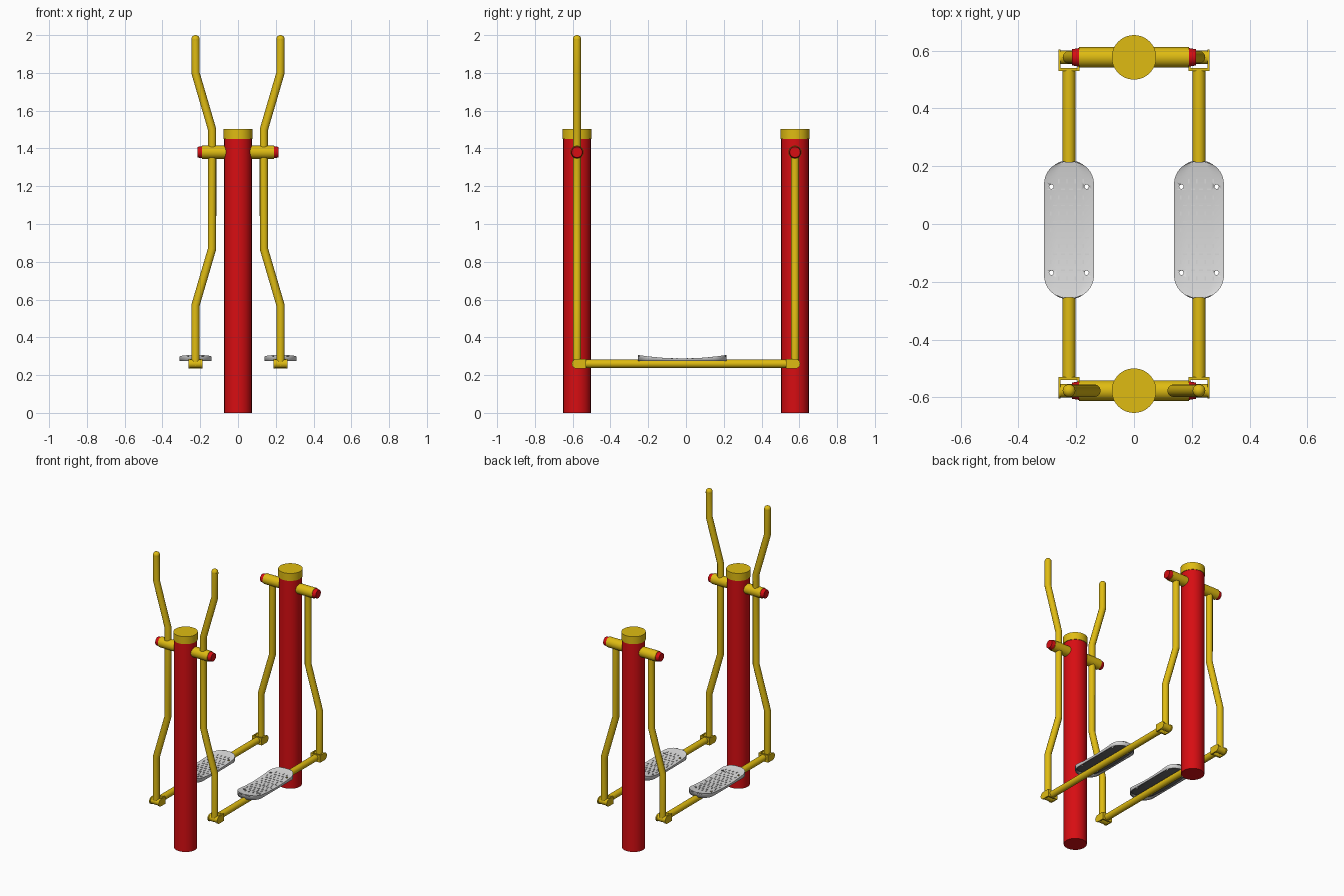
import bpy, bmesh, math
from mathutils import Matrix, Vector

cube = bpy.data.objects.get("Cube")
if cube:
    bpy.data.objects.remove(cube)


def material(name, color):
    m = bpy.data.materials.new(name)
    m.use_nodes = True
    m.diffuse_color = (*color, 1)
    m.node_tree.nodes["Principled BSDF"].inputs["Base Color"].default_value = (*color, 1)
    return m


RED = material("red paint", (0.68, 0.004, 0.006))
YELLOW = material("yellow paint", (0.74, 0.5, 0.006))
GREY = material("light grey plastic", (0.7, 0.7, 0.7))
DARK = material("dark grey underside", (0.13, 0.13, 0.13))

POST_Y = 0.577
ARM_X = 0.225
BEAM_Z = 0.26
TUBE = 0.022


def smooth(ob, angle=35):
    bpy.ops.object.select_all(action="DESELECT")
    ob.select_set(True)
    bpy.context.view_layer.objects.active = ob
    bpy.ops.object.shade_smooth_by_angle(angle=math.radians(angle))


def finish(name, bm, *mats):
    bmesh.ops.recalc_face_normals(bm, faces=bm.faces[:])
    mesh = bpy.data.meshes.new(name)
    bm.to_mesh(mesh)
    bm.free()
    for m in mats:
        mesh.materials.append(m)
    ob = bpy.data.objects.new(name, mesh)
    bpy.context.collection.objects.link(ob)
    smooth(ob)
    return ob


def add_rod(bm, a, b, r1, r2=None, sides=32):
    a, b = Vector(a), Vector(b)
    d = b - a
    rot = d.to_track_quat("Z", "Y").to_matrix().to_4x4()
    bmesh.ops.create_cone(bm, cap_ends=True, segments=sides, radius1=r1,
                          radius2=r1 if r2 is None else r2, depth=d.length,
                          matrix=Matrix.Translation((a + b) / 2) @ rot)


def rod(name, mat, a, b, r1, r2=None, sides=32):
    bm = bmesh.new()
    add_rod(bm, a, b, r1, r2, sides)
    return finish(name, bm, mat)


def bent_tube(name, mat, points, radius):
    curve = bpy.data.curves.new(name, "CURVE")
    curve.dimensions = "3D"
    curve.bevel_depth = radius
    curve.bevel_resolution = 4
    curve.use_fill_caps = True
    spline = curve.splines.new("POLY")
    spline.points.add(len(points) - 1)
    for p, co in zip(spline.points, points):
        p.co = (*co, 1)
    ob = bpy.data.objects.new(name, curve)
    bpy.context.collection.objects.link(ob)
    bpy.ops.object.select_all(action="DESELECT")
    ob.select_set(True)
    bpy.context.view_layer.objects.active = ob
    bpy.ops.object.convert(target="MESH")
    ob = bpy.context.object
    ob.data.materials.clear()
    ob.data.materials.append(mat)
    smooth(ob)


# Swing bracket: two round-ended cheeks, a back plate and a pivot tube
def bracket(name, x, end):
    bm = bmesh.new()
    half = 0.025
    for side in (-1, 1):
        outline = [(0.53, -half)]
        outline += [(0.58 + half * math.cos(t), half * math.sin(t))
                    for t in (math.pi * (i / 8 - 0.5) for i in range(9))]
        outline += [(0.53, half)]
        face = bm.faces.new([bm.verts.new((x + side * 0.029, end * y, BEAM_Z + z))
                             for y, z in outline])
        ext = bmesh.ops.extrude_face_region(bm, geom=[face])
        moved = [v for v in ext["geom"] if isinstance(v, bmesh.types.BMVert)]
        bmesh.ops.translate(bm, verts=moved, vec=(side * 0.008, 0, 0))
    bmesh.ops.create_cube(bm, size=1, matrix=Matrix.Translation((x, end * 0.535, BEAM_Z))
                          @ Matrix.Diagonal((0.074, 0.01, 0.05, 1)))
    add_rod(bm, (x - 0.03, end * POST_Y, BEAM_Z), (x + 0.03, end * POST_Y, BEAM_Z), 0.023)
    finish(name, bm, YELLOW)


# Pedal shape: dished tray with rounded corners
PED_Y, PED_L, PED_W, CORNER = -0.02, 0.235, 0.086, 0.075


def pedal_height(y):
    return 0.286 + 0.019 * (y / PED_L) ** 2


def pedal_half_width(y):
    over = max(0, abs(y) - (PED_L - CORNER))
    return PED_W - CORNER + math.sqrt(max(0, CORNER ** 2 - over ** 2))


def pedal(name, x):
    bm = bmesh.new()
    rows = []
    for i in range(41):
        y = -PED_L * math.cos(math.pi * i / 40)
        w = pedal_half_width(y)
        rows.append([bm.verts.new((x + f * w, PED_Y + y,
                                   pedal_height(y) + (0.002 if abs(f) == 1 else 0)))
                     for f in (-1, -0.92, -0.5, 0, 0.5, 0.92, 1)])
    for a, b in zip(rows, rows[1:]):
        for j in range(len(a) - 1):
            bm.faces.new((a[j], a[j + 1], b[j + 1], b[j]))
    # skirt down to a flat lower edge
    border = [e for e in bm.edges if e.is_boundary]
    ext = bmesh.ops.extrude_edge_only(bm, edges=border)
    for v in ext["geom"]:
        if isinstance(v, bmesh.types.BMVert):
            v.co.z = 0.274
    ob = finish(name, bm, GREY, DARK)
    if sum(p.normal.z for p in ob.data.polygons) < 0:
        ob.data.flip_normals()
    shell = ob.modifiers.new("shell", "SOLIDIFY")
    shell.thickness = 0.005
    shell.offset = -1
    shell.material_offset = 1

    # bolt holes near the four corners
    bm = bmesh.new()
    for sx in (-1, 1):
        for sy in (-1, 1):
            p = (x + sx * 0.061, PED_Y + sy * 0.149)
            add_rod(bm, (*p, 0.26), (*p, 0.34), 0.0075, sides=16)
    cutter = finish(name + "_hole_cutter", bm, GREY)
    cut = ob.modifiers.new("bolt holes", "BOOLEAN")
    cut.object = cutter
    cut.solver = "EXACT"
    bpy.ops.object.select_all(action="DESELECT")
    ob.select_set(True)
    bpy.context.view_layer.objects.active = ob
    for m in ("shell", "bolt holes"):
        bpy.ops.object.modifier_apply(modifier=m)
    bpy.data.objects.remove(cutter)

    # staggered anti-slip studs
    bm = bmesh.new()
    for i in range(-6, 7):
        y = i * 0.028
        for j in range(-2, 3):
            dx = j * 0.028 + (0.007 if i % 2 else -0.007)
            if abs(dx) > pedal_half_width(y) - 0.02:
                continue
            if math.hypot(abs(dx) - 0.061, abs(y) - 0.149) < 0.02:
                continue
            size = (0.014, 0.005, 0.004, 1) if i % 2 else (0.005, 0.014, 0.004, 1)
            bmesh.ops.create_cube(bm, size=1, matrix=Matrix.Translation(
                (x + dx, PED_Y + y, pedal_height(y) + 0.001)) @ Matrix.Diagonal(size))
    finish(name + "_studs", bm, GREY)


# Posts with caps, crossbars and their end plugs
for end, where in ((-1, "front"), (1, "rear")):
    y = end * POST_Y
    rod(where + "_post", RED, (0, y, 0), (0, y, 1.45), 0.073, sides=48)
    rod(where + "_post_cap", YELLOW, (0, y, 1.45), (0, y, 1.502), 0.077, sides=48)
    rod(where + "_crossbar", YELLOW, (-0.19, y, 1.38), (0.19, y, 1.38), 0.035)
    for s, side in ((-1, "right"), (1, "left")):
        rod(f"{where}_{side}_end_plug", RED, (s * 0.19, y, 1.38), (s * 0.215, y, 1.38),
            0.032, 0.028)
        # swing arms; the front pair continues up into handles
        path = [(0.225, 0.25), (0.225, 0.57), (0.137, 0.87)]
        path += [(0.137, 1.5), (0.225, 1.8), (0.225, 1.978)] if end < 0 else [(0.137, 1.38)]
        bent_tube(f"{where}_{side}_arm", YELLOW, [(s * px, y, pz) for px, pz in path], TUBE)
        if end < 0:
            bm = bmesh.new()
            bmesh.ops.create_uvsphere(bm, u_segments=20, v_segments=12, radius=TUBE,
                                      matrix=Matrix.Translation((s * ARM_X, y, 1.978)))
            finish(f"{side}_handle_tip", bm, YELLOW)
        bracket(f"{where}_{side}_bracket", s * ARM_X, end)

# Foot beams and pedals
for s, side in ((-1, "right"), (1, "left")):
    rod(side + "_foot_beam", YELLOW, (s * ARM_X, -0.535, BEAM_Z), (s * ARM_X, 0.535, BEAM_Z), TUBE)
    pedal(side + "_pedal", s * ARM_X)
